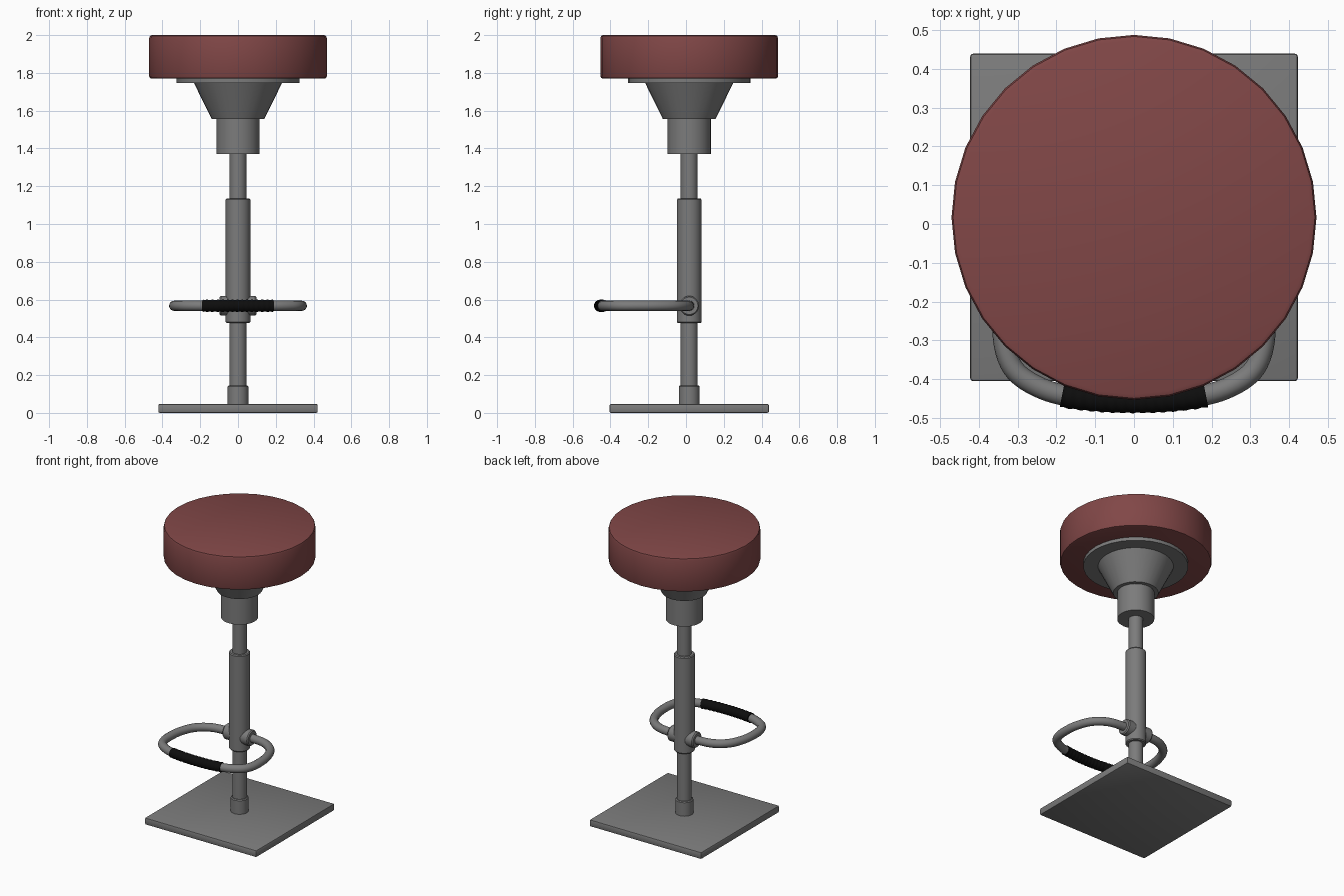
import bpy, bmesh, math
from mathutils import Vector

if "Cube" in bpy.data.objects:
    bpy.data.objects.remove(bpy.data.objects["Cube"])

CY = 0.017  # y of the stool's vertical axis


def material(name, rgb):
    m = bpy.data.materials.new(name)
    m.diffuse_color = (*rgb, 1)
    m.use_nodes = True
    m.node_tree.nodes["Principled BSDF"].inputs["Base Color"].default_value = m.diffuse_color
    return m


STEEL = material("grey steel", (0.2, 0.2, 0.2))
RED = material("dark red vinyl", (0.22, 0.063, 0.063))
BLACK = material("black rubber", (0.004, 0.004, 0.004))


def finish(bm, name, mat):
    bmesh.ops.recalc_face_normals(bm, faces=bm.faces)
    me = bpy.data.meshes.new(name)
    bm.to_mesh(me)
    bm.free()
    me.materials.append(mat)
    me.polygons.foreach_set("use_smooth", [True] * len(me.polygons))
    me.set_sharp_from_angle(angle=math.radians(35))
    ob = bpy.data.objects.new(name, me)
    bpy.context.collection.objects.link(ob)
    return ob


def skin(bm, rings):
    """Bridge rings of points into a capped tube."""
    loops = [[bm.verts.new(p) for p in r] for r in rings]
    n = len(loops[0])
    for a, b in zip(loops, loops[1:]):
        for i in range(n):
            j = (i + 1) % n
            bm.faces.new((a[i], a[j], b[j], b[i]))
    bm.faces.new(loops[0][::-1])
    bm.faces.new(loops[-1])


def lathe(name, profile, mat, axis="z", segs=32):
    bm = bmesh.new()
    rings = []
    for r, h in profile:
        ring = []
        for i in range(segs):
            t = 2 * math.pi * i / segs
            c, s = r * math.cos(t), r * math.sin(t)
            ring.append((c, CY + s, h) if axis == "z" else (h, CY + c, 0.567 + s))
        rings.append(ring)
    skin(bm, rings)
    return finish(bm, name, mat)


def sweep(name, path, radii, mat, segs=16):
    """Sweep a circle along a level path."""
    bm = bmesh.new()
    rings = []
    for k, p in enumerate(path):
        d = (path[min(k + 1, len(path) - 1)] - path[max(k - 1, 0)]).normalized()
        side = Vector((-d.y, d.x, 0))
        rings.append([p + radii[k] * (side * math.cos(2 * math.pi * i / segs)
                      + Vector((0, 0, math.sin(2 * math.pi * i / segs)))) for i in range(segs)])
    skin(bm, rings)
    return finish(bm, name, mat)


def spline(pts, steps):
    out = []
    for i in range(1, len(pts) - 2):
        a, b, c, d = pts[i - 1:i + 3]
        for s in range(steps):
            t = s / steps
            out.append(0.5 * (2 * b + (c - a) * t + (2 * a - 5 * b + 4 * c - d) * t * t
                              + (3 * b - a - 3 * c + d) * t ** 3))
    out.append(pts[-2])
    return out


# Seat cushion and its support
lathe("seat", [(0.458, 1.77), (0.466, 1.773), (0.47, 1.782), (0.47, 1.985),
               (0.466, 1.996), (0.456, 2.0)], RED)
lathe("seat_plate", [(0.325, 1.747), (0.325, 1.775)], STEEL)
lathe("seat_cone", [(0.14, 1.557), (0.235, 1.75)], STEEL)
lathe("seat_collar", [(0.115, 1.37), (0.115, 1.56)], STEEL)

# Column
lathe("pole", [(0.045, 0.03), (0.045, 1.4)], STEEL)
lathe("sleeve", [(0.06, 0.475), (0.065, 0.481), (0.065, 1.129), (0.06, 1.135)], STEEL)
lathe("base_collar", [(0.055, 0.03), (0.055, 0.139), (0.05, 0.145)], STEEL)

# Square base with slightly softened edges
bm = bmesh.new()
bmesh.ops.create_cube(bm, size=1)
for v in bm.verts:
    v.co = (v.co.x * 0.844, v.co.y * 0.844 + CY, (v.co.z + 0.5) * 0.047)
bmesh.ops.bevel(bm, geom=[e for e in bm.edges], offset=0.008, segments=2,
                affect="EDGES", profile=0.5)
finish(bm, "base", STEEL)

# Bosses that hold the foot ring
for side, word in ((-1, "left"), (1, "right")):
    lathe(word + "_boss", [(0.052, side * 0.03), (0.052, side * 0.09),
                           (0.046, side * 0.097)], STEEL, axis="x", segs=24)

# Foot ring: half path mirrored
half = [(0.04, 0.017), (0.09, 0.017), (0.2, 0.002), (0.285, -0.06), (0.328, -0.16),
        (0.338, -0.26), (0.33, -0.33), (0.303, -0.382), (0.25, -0.418), (0.185, -0.44), (0.09, -0.452)]
pts = [Vector((x, y, 0.567)) for x, y in half]
pts += [Vector((0, -0.455, 0.567))] + [Vector((-p.x, p.y, p.z)) for p in reversed(pts)]
path = spline(pts, 4)
sweep("foot_ring", path, [0.027] * len(path), STEEL)

# Ribbed rubber grip on the front of the ring
grip = [p for p in spline(pts, 14) if abs(p.x) < 0.187 and p.y < -0.4]
sweep("foot_grip", grip, [0.0325 if (k // 2) % 2 == 0 else 0.0305 for k in range(len(grip))], BLACK)
